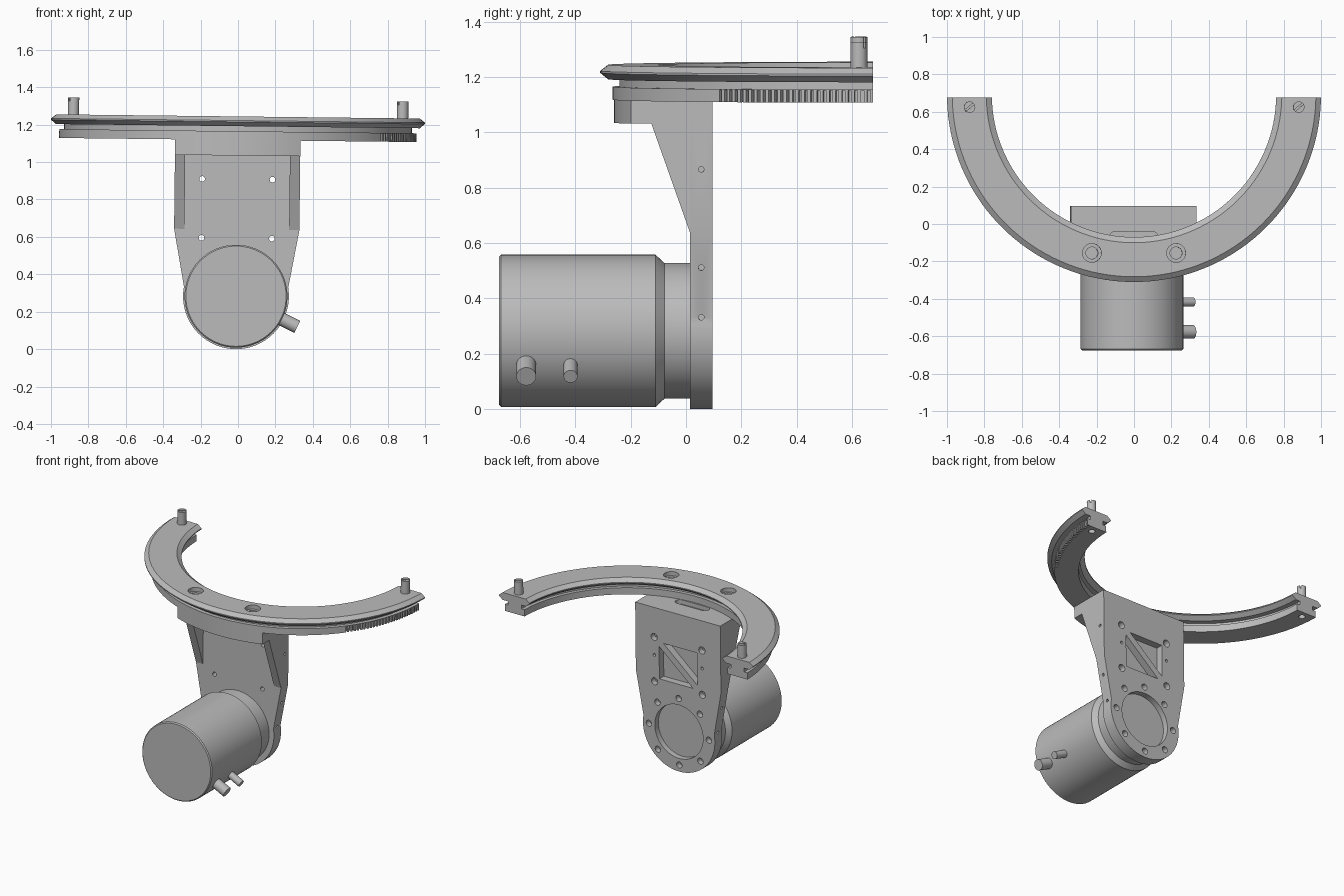
import bpy, bmesh
from math import sin, cos, pi, radians, sqrt
from mathutils import Matrix, Vector

if "Cube" in bpy.data.objects:
    bpy.data.objects.remove(bpy.data.objects["Cube"], do_unlink=True)

metal = bpy.data.materials.new("plain grey metal")
metal.use_nodes = True
GREY = (0.5, 0.5, 0.5, 1)
metal.diffuse_color = GREY
metal.node_tree.nodes["Principled BSDF"].inputs["Base Color"].default_value = GREY

parts = []


def finish(name, bm, keep=True):
    bmesh.ops.recalc_face_normals(bm, faces=bm.faces)
    mesh = bpy.data.meshes.new(name)
    bm.to_mesh(mesh)
    bm.free()
    mesh.materials.append(metal)
    obj = bpy.data.objects.new(name, mesh)
    bpy.context.collection.objects.link(obj)
    if keep:
        parts.append(obj)
    else:
        obj.hide_render = True
    return obj


def rod(name, a, b, r, keep=True, sides=32):
    """Cylinder from point a to point b."""
    a, b = Vector(a), Vector(b)
    bm = bmesh.new()
    turn = (b - a).to_track_quat('Z', 'Y').to_matrix().to_4x4()
    bmesh.ops.create_cone(bm, cap_ends=True, segments=sides, radius1=r, radius2=r,
                          depth=(b - a).length,
                          matrix=Matrix.Translation((a + b) / 2) @ turn)
    return finish(name, bm, keep)


def prism(name, outline, axis, lo, hi, keep=True):
    """Extrude a 2D outline along axis (0 = x, 1 = y, 2 = z)."""
    bm = bmesh.new()

    def place(p, d):
        c = list(p)
        c.insert(axis, d)
        return bm.verts.new(c)
    face = bm.faces.new([place(p, lo) for p in outline])
    out = bmesh.ops.extrude_face_region(bm, geom=[face])
    shift = [0, 0, 0]
    shift[axis] = hi - lo
    moved = [g for g in out["geom"] if isinstance(g, bmesh.types.BMVert)]
    bmesh.ops.translate(bm, verts=moved, vec=shift)
    return finish(name, bm, keep)


def lathe(name, profile, sweep, steps, matrix, closed):
    """Spin a closed (radius, height) profile about z, then place it."""
    bm = bmesh.new()
    rows = []
    for i in range(steps if closed else steps + 1):
        t = sweep * i / steps
        rows.append([bm.verts.new((r * cos(t), r * sin(t), h)) for r, h in profile])
    n = len(profile)
    for i in range(steps):
        a, b = rows[i], rows[(i + 1) % len(rows)]
        for k in range(n):
            bm.faces.new((a[k], a[(k + 1) % n], b[(k + 1) % n], b[k]))
    if not closed:
        bm.faces.new(rows[0])
        bm.faces.new(rows[-1])
    bmesh.ops.remove_doubles(bm, verts=bm.verts, dist=1e-5)
    bm.transform(matrix)
    return finish(name, bm)


def carve(obj, cutter):
    mod = obj.modifiers.new("cut", 'BOOLEAN')
    mod.operation, mod.solver, mod.object = 'DIFFERENCE', 'EXACT', cutter
    bpy.context.view_layer.objects.active = obj
    bpy.ops.object.modifier_apply(modifier=mod.name)
    bpy.data.objects.remove(cutter, do_unlink=True)


RING_Y, END_Y, AXIS_Z = 0.69, 0.675, 0.283
BACK, FACE, TOP, HALF = 0.095, 0.015, 1.118, 0.335

# Half ring: bevelled rail above, groove, toothed rim below
section = [(0.79, 1.244), (0.972, 1.244), (1.0, 1.222), (1.0, 1.215), (0.972, 1.192),
           (0.93, 1.192), (0.93, 1.165), (0.955, 1.165), (0.955, TOP),
           (0.80, TOP), (0.80, 1.165), (0.825, 1.165), (0.825, 1.192),
           (0.79, 1.192), (0.76, 1.215), (0.76, 1.222)]
ring = lathe("half_ring", section, -pi, 80, Matrix.Translation((0, RING_Y, 0)), False)
for v in ring.data.vertices:
    v.co.y = min(v.co.y, END_Y)

# Gear teeth on the left part of the rim
for i in range(26):
    t = radians(-1.8 - i * 1.38)
    bm = bmesh.new()
    bmesh.ops.create_cube(bm, size=1, matrix=Matrix.Translation(
        (0.955 * cos(t), RING_Y + 0.955 * sin(t), 1.135))
        @ Matrix.Rotation(t, 4, 'Z') @ Matrix.Diagonal((0.044, 0.011, 0.055, 1)))
    carve(ring, finish("tooth_gap", bm, False))

# Counterbored ring holes, slotted end pins and the holes under them
for s, side in ((1, "left"), (-1, "right")):
    x, y = s * 0.225, -0.155
    carve(ring, rod("bore", (x, y, 1.215), (x, y, 1.3), 0.05, False))
    carve(ring, rod("bore", (x, y, 1.0), (x, y, 1.3), 0.032, False))
    x, y = s * 0.88, 0.625
    carve(ring, rod("bore", (x, y, 1.1), (x, y, 1.15), 0.022, False))
    pin = rod("end_pin_" + side, (x, y, 1.2), (x, y, 1.335), 0.03)
    bm = bmesh.new()
    bmesh.ops.create_cube(bm, size=1, matrix=Matrix.Translation((x, y, 1.335))
                          @ Matrix.Rotation(0.7, 4, 'Z') @ Matrix.Diagonal((0.1, 0.01, 0.04, 1)))
    carve(pin, finish("slot", bm, False))

# Back plate with a round lower end
arc = [radians(9.8 - i * 199.6 / 48) for i in range(49)]
outline = [(-HALF, 0.64), (-HALF, TOP), (HALF, TOP), (HALF, 0.64)]
outline += [(AXIS_Z * cos(t), AXIS_Z + AXIS_Z * sin(t)) for t in arc]
plate = prism("back_plate", outline, 1, FACE, BACK)

# Pockets either side of a diagonal rib, and the round recess
for s in (1, -1):
    tri = [(s * 0.15, 0.75 - s * 0.13), (s * 0.15, 0.75 + s * 0.10), (s * -0.115, 0.75 - s * 0.13)]
    carve(plate, prism("pocket", tri, 1, BACK - 0.05, BACK + 0.05, False))
carve(plate, rod("recess", (0, BACK - 0.04, AXIS_Z), (0, 0.2, AXIS_Z), 0.19, False, 64))

# Bolt circle around the recess
for i in range(8):
    x, z = 0.236 * cos(i * pi / 4), AXIS_Z + 0.236 * sin(i * pi / 4)
    carve(plate, rod("bolt", (x, BACK - 0.04, z), (x, 0.2, z), 0.022, False, 20))

# Plate screw holes, dowel holes and side holes
for s in (1, -1):
    x = s * 0.188
    for z in (0.593, 0.908):
        carve(plate, rod("hole", (x, -0.1, z), (x, 0.2, z), 0.015, False, 20))
        carve(plate, rod("hole", (x, BACK - 0.04, z), (x, 0.2, z), 0.025, False, 20))
    carve(plate, rod("hole", (x, BACK - 0.03, 0.78), (x, 0.2, 0.78), 0.01, False, 16))
    for z, edge in ((0.87, HALF), (0.515, 0.31), (0.335, 0.282)):
        carve(plate, rod("hole", (s * (edge - 0.015), 0.055, z), (s * 0.4, 0.055, z),
                         0.01, False, 16))

# Top flange with an arched front edge and a slot
xs = [-HALF + i * 2 * HALF / 24 for i in range(25)]
shelf = [(HALF, FACE), (-HALF, FACE)] + [(x, RING_Y - sqrt(0.95 ** 2 - x * x)) for x in xs]
flange = prism("top_flange", shelf, 2, 1.035, TOP)
slot = []
for s in (1, -1):
    for i in range(9):
        t = -pi / 2 + i * pi / 8
        slot.append((s * (0.1 + 0.03 * cos(t)), -0.07 + s * 0.03 * sin(t)))
carve(flange, prism("slot", slot, 2, TOP - 0.03, TOP + 0.05, False))

# Side gussets
for s, side in ((1, "left"), (-1, "right")):
    web = [(FACE, 0.64), (-0.125, 1.035), (FACE, 1.035)]
    prism("gusset_" + side, web, 0, *sorted((s * 0.28, s * HALF)))

# Motor body with stepped neck
body = [(0, -0.675), (0.268, -0.675), (0.275, -0.668), (0.275, -0.11), (0.245, -0.078),
        (0.245, FACE), (0, FACE)]
lathe("motor_body", body, 2 * pi, 80,
      Matrix.Translation((0, 0, AXIS_Z)) @ Matrix.Rotation(-pi / 2, 4, 'X'), True)

# Cable ports on the motor's side
for name, y, r in (("large_port", -0.577, 0.036), ("small_port", -0.417, 0.025)):
    t = radians(-26)
    rod(name, (0.24 * cos(t), y, AXIS_Z + 0.24 * sin(t)),
        (0.367 * cos(t), y, AXIS_Z + 0.367 * sin(t)), r)

# The whole assembly leans slightly sideways
pivot = Matrix.Translation((0, 0, 1.22))
lean = pivot @ Matrix.Rotation(0.0115, 4, 'Y') @ pivot.inverted()
bpy.ops.object.select_all(action='DESELECT')
for obj in parts:
    obj.data.transform(lean)
    obj.select_set(True)
bpy.context.view_layer.objects.active = parts[0]
bpy.ops.object.shade_smooth_by_angle(angle=radians(25))
